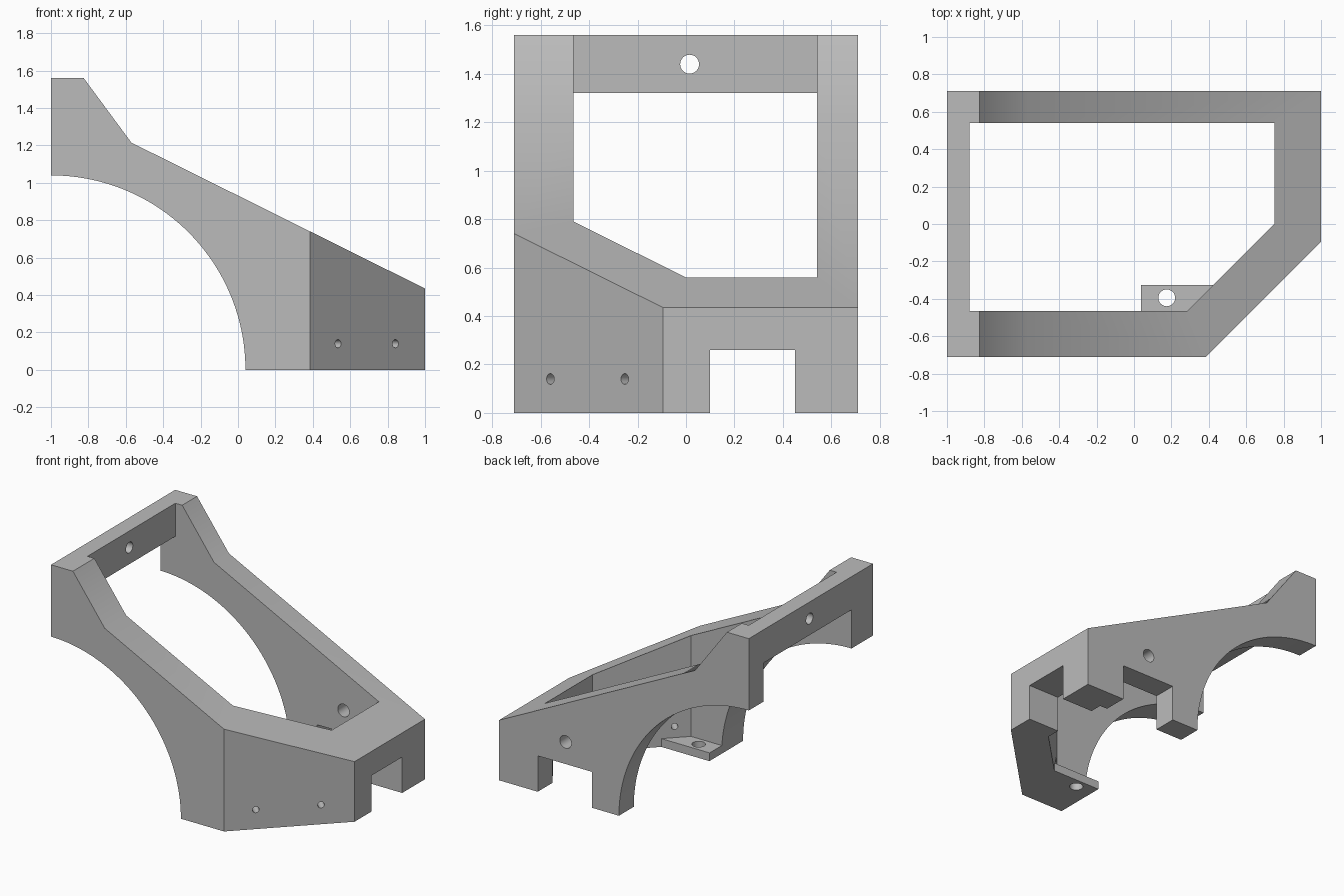
import bpy, bmesh, math
from mathutils import Vector, Matrix

cube = bpy.data.objects.get("Cube")
if cube:
    bpy.data.objects.remove(cube, do_unlink=True)

grey = bpy.data.materials.new("plain grey")
grey.use_nodes = True
colour = (0.5, 0.5, 0.5, 1)
grey.diffuse_color = colour
grey.node_tree.nodes["Principled BSDF"].inputs["Base Color"].default_value = colour


def link(name, bm):
    bmesh.ops.recalc_face_normals(bm, faces=bm.faces[:])
    mesh = bpy.data.meshes.new(name)
    bm.to_mesh(mesh)
    bm.free()
    mesh.materials.append(grey)
    obj = bpy.data.objects.new(name, mesh)
    bpy.context.scene.collection.objects.link(obj)
    return obj


def prism(name, points, offset):
    """Extrude a flat outline along an offset vector."""
    bm = bmesh.new()
    face = bm.faces.new([bm.verts.new(p) for p in points])
    new = bmesh.ops.extrude_face_region(bm, geom=[face])["geom"]
    verts = [v for v in new if isinstance(v, bmesh.types.BMVert)]
    bmesh.ops.translate(bm, vec=offset, verts=verts)
    return link(name, bm)


def upright(name, outline, low, high):
    return prism(name, [(x, y, low) for x, y in outline], (0, 0, high - low))


def box(name, x, y, z):
    corners = [(x[0], y[0]), (x[1], y[0]), (x[1], y[1]), (x[0], y[1])]
    return upright(name, corners, z[0], z[1])


def drill(name, centre, axis, radius, depth):
    turn = Vector((0, 0, 1)).rotation_difference(Vector(axis)).to_matrix().to_4x4()
    bm = bmesh.new()
    bmesh.ops.create_cone(bm, cap_ends=True, segments=32, radius1=radius,
                          radius2=radius, depth=depth,
                          matrix=Matrix.Translation(centre) @ turn)
    return link(name, bm)


# Side profile with the quarter-round arch, extruded across the width
HALF, ARCH, STEPS = 0.71, 1.04, 48
profile = [(-1, 1.56), (-0.825, 1.56), (-0.57, 1.215), (1, 0.435), (1, 0)]
for i in range(STEPS + 1):
    a = math.pi / 2 * i / STEPS
    profile.append((-1 + ARCH * math.cos(a), ARCH * math.sin(a)))
bracket = prism("bracket_frame", [(x, -HALF, z) for x, z in profile], (0, 2 * HALF, 0))

# Inner opening: full above the tab, stepped around the tab below it
IN_Y, OUT_Y, TAB_Y, TAB_TOP = -0.465, 0.54, -0.325, 0.06
far_side = [(0.75, 0), (0.75, OUT_Y), (-0.88, OUT_Y), (-0.88, IN_Y)]
cutters = [
    upright("opening_cutter", far_side + [(0.285, IN_Y)], TAB_TOP, 2),
    upright("tab_cutter", far_side + [(0, IN_Y), (0, TAB_Y), (0.425, TAB_Y)], -0.2, 0.3),
    # Bevelled corner
    upright("corner_cutter", [(0.185, -0.91), (1.3, -0.91), (1.3, 0.205)], -0.2, 2),
    # Space below the rear crossbar
    box("crossbar_cutter", (-1.2, -0.8), (IN_Y, OUT_Y), (0.5, 1.32)),
    # Notches either side of the corner post
    box("end_notch_cutter", (0.6, 1.2), (0.1, 0.45), (-0.2, 0.26)),
    box("side_notch_cutter", (0.256, 0.69), (0.5, 0.9), (-0.2, 0.26)),
    # Holes through the crossbar, side wall and tab
    drill("crossbar_hole", (-0.94, 0.015, 1.44), (1, 0, 0), 0.039, 0.4),
    drill("side_hole", (0.467, 0.625, 0.42), (0, 1, 0), 0.046, 0.4),
    drill("tab_hole", (0.175, -0.395, 0.03), (0, 0, 1), 0.045, 0.3),
]
# Pair of small holes through the bevelled wall
for x in (0.535, 0.842):
    cutters.append(drill("bevel_hole", (x - 0.085, x - 1.01, 0.14), (1, -1, 0), 0.022, 0.5))

bpy.context.view_layer.objects.active = bracket
bracket.select_set(True)
for cutter in cutters:
    cutter.hide_render = True
    mod = bracket.modifiers.new("cut", "BOOLEAN")
    mod.operation = "DIFFERENCE"
    mod.solver = "EXACT"
    mod.object = cutter
    bpy.ops.object.modifier_apply(modifier=mod.name)
    bpy.data.objects.remove(cutter, do_unlink=True)

bpy.ops.object.shade_smooth_by_angle(angle=math.radians(30))
